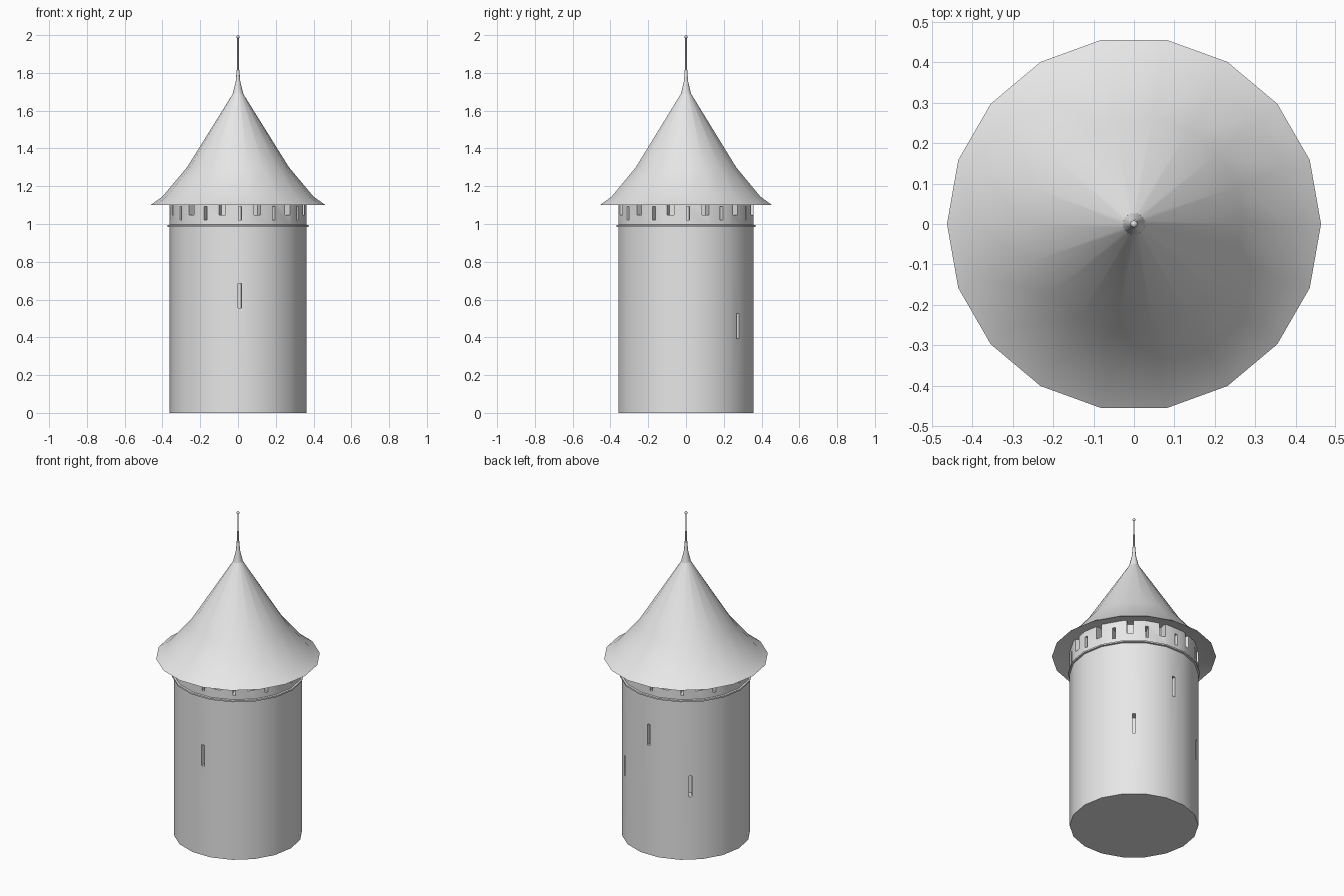
import bpy, bmesh
from math import radians, cos, sin, pi
from mathutils import Matrix, Vector

cube = bpy.data.objects.get("Cube")
if cube:
    bpy.data.objects.remove(cube, do_unlink=True)

SIDES = 18
WALL = 0.363

grey = bpy.data.materials.new("stone_grey")
grey.use_nodes = True
grey.diffuse_color = (0.8, 0.8, 0.8, 1)
grey.node_tree.nodes["Principled BSDF"].inputs["Base Color"].default_value = grey.diffuse_color


def add_object(name, bm):
    bmesh.ops.recalc_face_normals(bm, faces=bm.faces)
    mesh = bpy.data.meshes.new(name)
    bm.to_mesh(mesh)
    bm.free()
    mesh.materials.append(grey)
    obj = bpy.data.objects.new(name, mesh)
    bpy.context.collection.objects.link(obj)
    return obj


def activate(obj):
    bpy.ops.object.select_all(action='DESELECT')
    obj.select_set(True)
    bpy.context.view_layer.objects.active = obj


def smooth(obj, angle=28):
    activate(obj)
    bpy.ops.object.shade_smooth_by_angle(angle=radians(angle))


def lathe(name, profile, sides=SIDES):
    """Closed solid turned from (radius, height) points, capped at both ends."""
    bm = bmesh.new()
    rings = []
    for r, z in profile:
        rings.append([bm.verts.new((r * cos(2 * pi * i / sides), r * sin(2 * pi * i / sides), z))
                      for i in range(sides)])
    for low, high in zip(rings, rings[1:]):
        for i in range(sides):
            j = (i + 1) % sides
            bm.faces.new((low[i], low[j], high[j], high[i]))
    bm.faces.new(rings[0][::-1])
    bm.faces.new(rings[-1])
    return add_object(name, bm)


def cut_openings(obj, openings):
    """Cut radial recesses given as (azimuth, width, bottom, top, depth)."""
    bm = bmesh.new()
    for azimuth, width, bottom, top, depth in openings:
        inner, outer = WALL - depth, WALL + 0.03
        place = (Matrix.Rotation(radians(azimuth), 4, 'Z')
                 @ Matrix.Translation(((inner + outer) / 2, 0, (bottom + top) / 2))
                 @ Matrix.Diagonal((outer - inner, width, top - bottom, 1)))
        bmesh.ops.create_cube(bm, size=1, matrix=place)
    cutter = add_object(obj.name + "_cutter", bm)
    cutter.hide_render = True
    mod = obj.modifiers.new("openings", 'BOOLEAN')
    mod.operation = 'DIFFERENCE'
    mod.solver = 'EXACT'
    mod.object = cutter
    activate(obj)
    bpy.ops.object.modifier_apply(modifier=mod.name)
    bpy.data.objects.remove(cutter, do_unlink=True)


# Tower shaft with four arrow slits
shaft = lathe("tower_shaft", [(WALL, 0), (WALL, 0.99)])
slits = [(-88.5, 0.62), (50, 0.46), (89, 0.745), (129, 0.455)]
cut_openings(shaft, [(a, 0.018, z - 0.065, z + 0.065, 0.06) for a, z in slits])
smooth(shaft)

# Thin string course below the parapet
course = lathe("string_course", [(0.355, 0.982), (0.373, 0.985), (0.373, 0.994), (0.355, 0.998)])
smooth(course)

# Parapet with alternating narrow loops and wide notches
parapet = lathe("parapet", [(WALL, 0.99), (WALL, 1.14)])
holes = []
for k in range(12):
    azimuth = 1.7 + 30 * k
    holes.append((azimuth, 0.016, 1.022, 1.093, 0.06))
    holes.append((azimuth + 15, 0.036, 1.048, 1.16, 0.06))
cut_openings(parapet, holes)
smooth(parapet)

# Flared conical roof with a sloping soffit
roof = lathe("roof", [(0.34, 1.135), (0.463, 1.1), (0.4, 1.145), (0.27, 1.3), (0.027, 1.69)])
smooth(roof)

# Spire, pole and knob
spire = lathe("spire", [(0.029, 1.685), (0.012, 1.755), (0.007, 1.815)], 10)
smooth(spire, 40)
pole = lathe("spire_pole", [(0.0045, 1.8), (0.004, 1.988)], 8)
smooth(pole, 50)
bm = bmesh.new()
bmesh.ops.create_icosphere(bm, subdivisions=2, radius=0.009)
bmesh.ops.translate(bm, verts=bm.verts, vec=Vector((0, 0, 1.991)))
smooth(add_object("spire_knob", bm), 40)
